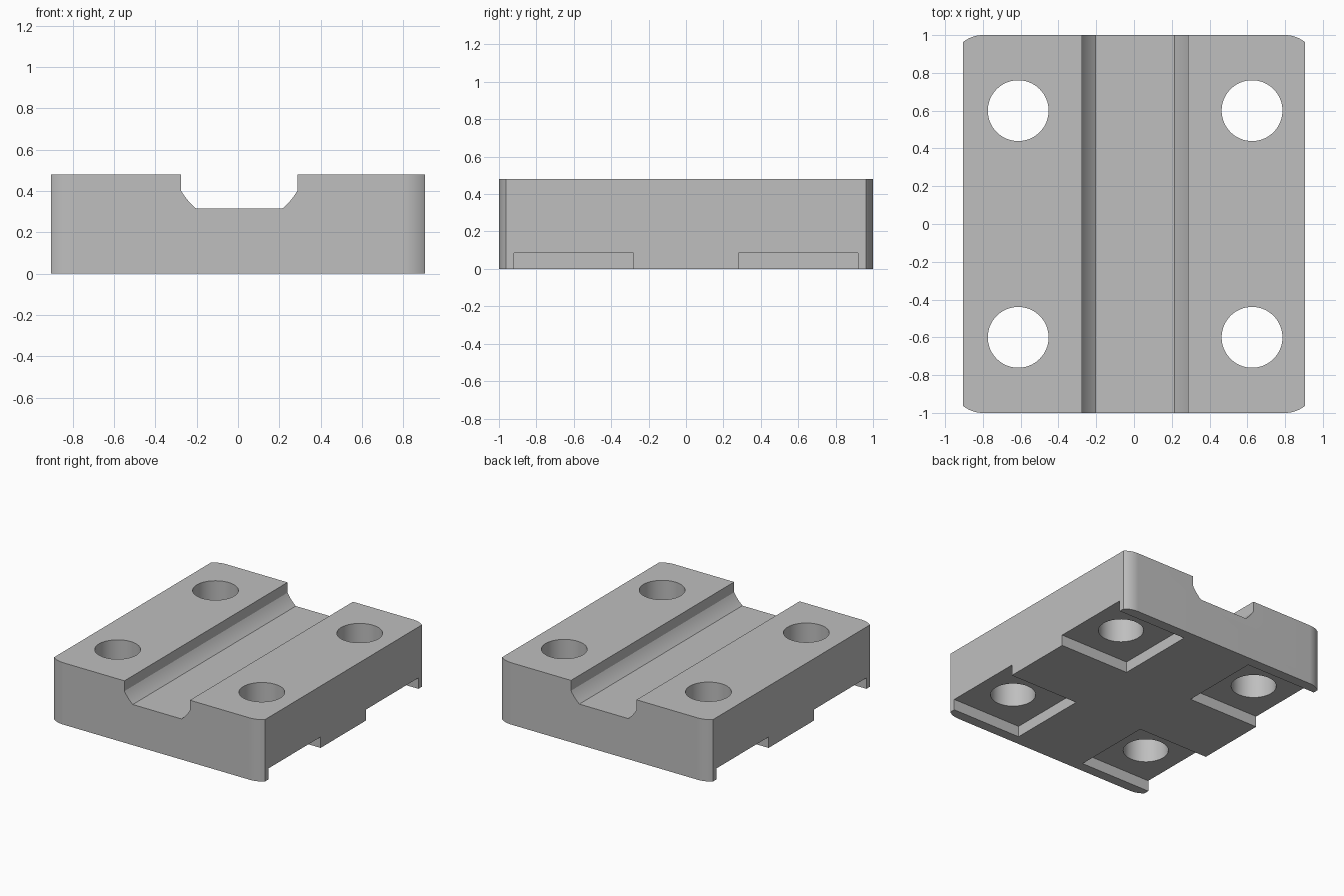
import bpy
import bmesh
from math import sin, cos, atan2, radians

cube = bpy.data.objects.get("Cube")
if cube:
    bpy.data.objects.remove(cube, do_unlink=True)

HALF_X, HALF_Y, HEIGHT = 0.905, 1.0, 0.48

grey = bpy.data.materials.new("plain grey")
grey.use_nodes = True
colour = (0.52, 0.52, 0.52, 1)
grey.diffuse_color = colour
grey.node_tree.nodes["Principled BSDF"].inputs["Base Color"].default_value = colour


def arc(cx, cy, r, start, end, steps):
    """Points along a circular arc."""
    angles = [start + (end - start) * i / steps for i in range(steps + 1)]
    return [(cx + r * cos(a), cy + r * sin(a)) for a in angles]


def prism(name, outline, place, offset):
    """Extrude a closed outline; place maps each 2D point into space."""
    bm = bmesh.new()
    face = bm.faces.new([bm.verts.new(place(u, v)) for u, v in outline])
    top = bmesh.ops.extrude_face_region(bm, geom=[face])["geom"]
    verts = [g for g in top if isinstance(g, bmesh.types.BMVert)]
    bmesh.ops.translate(bm, verts=verts, vec=offset)
    bmesh.ops.recalc_face_normals(bm, faces=bm.faces)
    mesh = bpy.data.meshes.new(name)
    bm.to_mesh(mesh)
    bm.free()
    mesh.materials.append(grey)
    obj = bpy.data.objects.new(name, mesh)
    bpy.context.collection.objects.link(obj)
    return obj


def cut(target, cutter):
    """Subtract a cutter, apply it and remove the helper."""
    cutter.hide_render = True
    mod = target.modifiers.new(cutter.name, "BOOLEAN")
    mod.operation = "DIFFERENCE"
    mod.solver = "EXACT"
    mod.object = cutter
    bpy.context.view_layer.objects.active = target
    bpy.ops.object.modifier_apply(modifier=mod.name)
    bpy.data.objects.remove(cutter, do_unlink=True)


# Block: corner arcs blend into the ends and meet the sides at a crease
radius, dx, dy = 0.167, 0.105, 0.037
corner = arc(HALF_X - dx, HALF_Y - radius, radius,
             atan2(radius - dy, dx), radians(90), 10)
end = corner + [(-x, y) for x, y in reversed(corner)]
outline = end + [(-x, -y) for x, y in end]
block = prism("clamp_block", outline, lambda x, y: (x, y, 0), (0, 0, HEIGHT))

# Lengthwise groove: upright lips, curved flanks and a flat floor
mid, lip, floor, lip_z, floor_z = 0.006, 0.281, 0.208, 0.40, 0.317
arc_z = 0.565
arc_r = ((lip ** 2 + (arc_z - lip_z) ** 2) ** 0.5)
flank = arc(0, arc_z, arc_r, atan2(lip_z - arc_z, lip),
            atan2(floor_z - arc_z, floor), 8)
right = [(lip, HEIGHT + 0.1)] + flank
groove = right + [(-x, z) for x, z in reversed(right)]
cut(block, prism("groove_cutter", groove,
                 lambda x, z: (x + mid, -1.2, z), (0, 2.4, 0)))

# Bolt holes, each over a square pocket underneath that opens at the side
for hx in (-0.613, 0.625):
    for hy in (-0.6, 0.6):
        s = 0.32
        square = [(hx - s, hy - s), (hx + s, hy - s),
                  (hx + s, hy + s), (hx - s, hy + s)]
        cut(block, prism("pocket_cutter", square,
                         lambda x, y: (x, y, -0.1), (0, 0, 0.185)))
        circle = arc(hx, hy, 0.161, 0, radians(360), 64)[:-1]
        cut(block, prism("hole_cutter", circle,
                         lambda x, y: (x, y, -0.1), (0, 0, 0.8)))

# Smooth curved walls, crisp edges
bpy.ops.object.select_all(action="DESELECT")
block.select_set(True)
bpy.context.view_layer.objects.active = block
bpy.ops.object.shade_smooth_by_angle(angle=radians(25))
